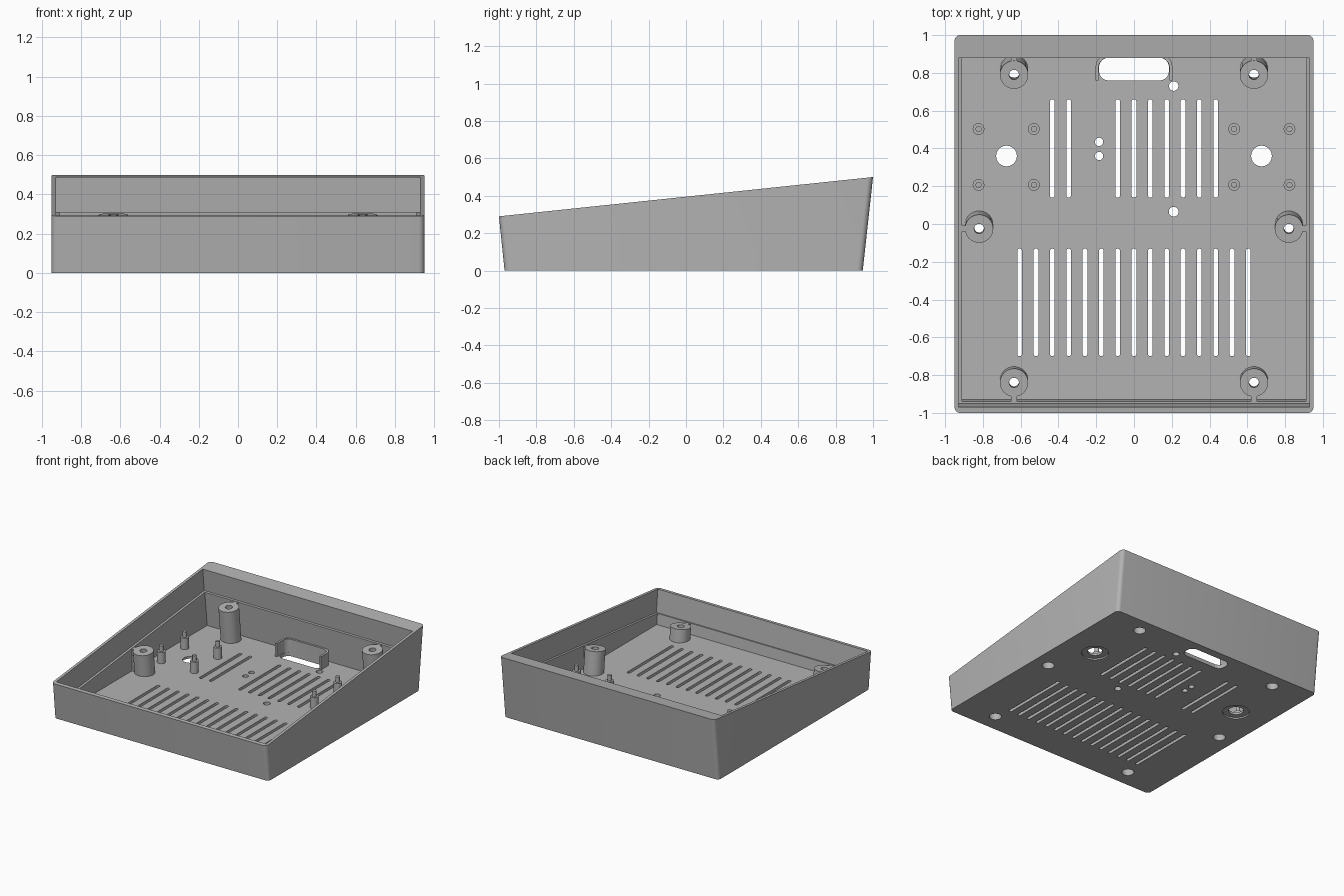
import bpy, bmesh, math
from mathutils import Vector

if "Cube" in bpy.data.objects:
    bpy.data.objects.remove(bpy.data.objects["Cube"])

TILT = math.atan(0.105)
AXIS = Vector((0, -math.sin(TILT), math.cos(TILT)))   # normal of the sloped rim
FLOOR, LEDGE = 0.03, 0.18                             # floor thickness, ledge depth

grey = bpy.data.materials.new("plain grey")
grey.use_nodes = True
grey.diffuse_color = (0.45, 0.45, 0.45, 1)
grey.node_tree.nodes["Principled BSDF"].inputs["Base Color"].default_value = (0.45, 0.45, 0.45, 1)


def rim_z(y, depth=0.0):
    """Height of the sloped rim plane, lowered by depth."""
    return 0.29 + (y + 1) * 0.105 - depth


def extrude(bm, base, top):
    """Closed solid between two matching outlines."""
    a = [bm.verts.new(p) for p in base]
    b = [bm.verts.new(p) for p in top]
    bm.faces.new(a)
    bm.faces.new(b[::-1])
    for i in range(len(a)):
        j = (i + 1) % len(a)
        bm.faces.new((a[j], a[i], b[i], b[j]))


def prism(bm, profile, x0, x1):
    """Side profile of (y, z) points stretched across x."""
    extrude(bm, [(x0, y, z) for y, z in profile], [(x1, y, z) for y, z in profile])


def rounded(bm, x0, x1, y0, y1, r, z0, z1, steps=6):
    """Upright solid with a rounded rectangle outline."""
    corners = [(x1 - r, y1 - r), (x0 + r, y1 - r), (x0 + r, y0 + r), (x1 - r, y0 + r)]
    pts = []
    for k, (cx, cy) in enumerate(corners):
        for s in range(steps + 1):
            t = math.pi / 2 * (k + s / steps)
            p = Vector((cx + r * math.cos(t), cy + r * math.sin(t)))
            if not pts or (p - pts[-1]).length > 1e-4:
                pts.append(p)
    if (pts[0] - pts[-1]).length < 1e-4:
        pts.pop()
    extrude(bm, [(p.x, p.y, z0) for p in pts], [(p.x, p.y, z1) for p in pts])


def disc(bm, x, y, r, z0, z1):
    rounded(bm, x - r, x + r, y - r, y + r, r, z0, z1)


def rod(bm, p0, p1, r, n=32):
    """Cylinder along the tilted axis."""
    side = AXIS.cross(Vector((1, 0, 0)))
    ring = [Vector((r * math.cos(2 * math.pi * i / n), 0, 0)) + side * (r * math.sin(2 * math.pi * i / n))
            for i in range(n)]
    extrude(bm, [p0 + v for v in ring], [p1 + v for v in ring])


def finish(bm, name):
    bmesh.ops.recalc_face_normals(bm, faces=bm.faces[:])
    me = bpy.data.meshes.new(name)
    bm.to_mesh(me)
    bm.free()
    me.materials.append(grey)
    ob = bpy.data.objects.new(name, me)
    bpy.context.collection.objects.link(ob)
    return ob


def cut(ob, cutter):
    bpy.context.view_layer.objects.active = ob
    mod = ob.modifiers.new("cut", "BOOLEAN")
    mod.operation, mod.solver, mod.object = "DIFFERENCE", "EXACT", cutter
    bpy.ops.object.modifier_apply(modifier=mod.name)


def make(name, build):
    bm = bmesh.new()
    build(bm)
    return finish(bm, name)


# Outer shell: wedge with rounded upright corners
def build_shell(bm):
    prism(bm, [(-0.97, 0), (0.945, 0), (1, 0.5), (-1, 0.29)], -0.95, 0.95)
    edges = [e for e in bm.edges if abs(e.verts[0].co.z - e.verts[1].co.z) > 0.25]
    bmesh.ops.bevel(bm, geom=edges, offset=0.03, segments=6, profile=0.5, affect="EDGES")


shell = make("case_shell", build_shell)


# Cavities: wide lid recess on top, narrower tray below
def along(y, depth):
    """Point below the rim, measured square to the slope."""
    return (y + depth * math.sin(TILT), rim_z(y) - depth * math.cos(TILT))


def build_recess(bm):
    prism(bm, [along(-0.97, LEDGE), along(0.88, LEDGE), along(0.88, -0.1), along(-0.97, -0.1)], -0.928, 0.928)


def build_tray(bm):
    def at_floor(y):
        return (y + (rim_z(y) - FLOOR) * math.tan(TILT), FLOOR)
    prism(bm, [at_floor(-0.958), at_floor(0.862), along(0.862, 0.1), along(-0.958, 0.1)], -0.91, 0.91)


# Floor openings: vents, cable slot and small holes
def build_vents(bm):
    rows = [(range(-7, 8), -0.70, -0.13), ((-5, -4, -1, 0, 1, 2, 3, 4, 5), 0.14, 0.66)]
    for columns, y0, y1 in rows:
        for i in columns:
            x = i * 0.0865
            rounded(bm, x - 0.0125, x + 0.0125, y0, y1, 0.0125, -0.1, 0.1)
    rounded(bm, -0.185, 0.185, 0.76, 0.88, 0.05, -0.1, 0.1)
    for x, y, r in [(0.21, 0.73, 0.025), (0.21, 0.065, 0.026), (-0.185, 0.435, 0.022),
                    (-0.185, 0.36, 0.022), (0.675, 0.36, 0.055), (-0.675, 0.36, 0.055)]:
        disc(bm, x, y, r, -0.1, 0.1)


def build_foot_recesses(bm):
    for x in (-0.675, 0.675):
        disc(bm, x, 0.36, 0.1, -0.05, 0.012)


# Screw standoffs, square to the sloped rim
SPOTS = [(s * x, y) for s in (-1, 1) for x, y in ((0.635, 0.79), (0.82, -0.025), (0.635, -0.84))]


def tops():
    for x, y in SPOTS:
        yield Vector((x, y, rim_z(y, LEDGE + 0.002)))


def down_to(p, z):
    return p + AXIS * ((z - p.z) / AXIS.z)


def build_standoffs(bm):
    for p in tops():
        rod(bm, down_to(p, 0.015), p, 0.075)


def build_screw_holes(bm):
    for p in tops():
        rod(bm, down_to(p, -0.05), p + AXIS * 0.05, 0.026)


def build_counterbores(bm):
    for p in tops():
        rod(bm, down_to(p, -0.05), p - AXIS * 0.06, 0.045)


standoffs = make("screw_standoffs", build_standoffs)
holes = make("screw_hole_cutter", build_screw_holes)
bores = make("counterbore_cutter", build_counterbores)
cutters = [make("recess_cutter", build_recess), make("tray_cutter", build_tray),
           make("vent_cutter", build_vents), make("foot_cutter", build_foot_recesses), holes, bores]
for c in cutters:
    cut(shell, c)
for c in (holes, bores):
    cut(standoffs, c)


# Thin ribs tying each standoff to its wall
def build_ribs(bm):
    for x, y in SPOTS:
        if abs(y) < 0.1:
            s = math.copysign(1, x)
            x0, x1 = sorted((x + s * 0.06, s * 0.93))
            y0, y1 = y - 0.016, y + 0.016
        else:
            x0, x1 = x - 0.016, x + 0.016
            y0, y1 = (y + 0.06, 0.915) if y > 0 else (-0.955, y - 0.06)
        prism(bm, [(y0, 0.015), (y1, 0.015), (y1, rim_z(y1, LEDGE + 0.004)),
                   (y0, rim_z(y0, LEDGE + 0.004))], x0, x1)


ribs = make("standoff_ribs", build_ribs)


# Board posts with locating pins
def build_posts(bm):
    for x in (-0.823, -0.53, 0.53, 0.823):
        for y in (0.207, 0.503):
            disc(bm, x, y, 0.031, 0.015, 0.12)
            disc(bm, x, y, 0.016, 0.11, 0.165)


posts = make("board_posts", build_posts)

# U-shaped collar around the cable slot, open to the front
collar = make("cable_slot_collar", lambda bm: rounded(bm, -0.203, 0.203, 0.6, 0.896, 0.06, 0.015, 0.135))
inner = make("collar_cutter", lambda bm: rounded(bm, -0.187, 0.187, 0.5, 0.88, 0.05, -0.1, 0.3))
trim = make("collar_trim", lambda bm: prism(bm, [(0.4, -0.1), (0.76, -0.1), (0.76, 0.3), (0.4, 0.3)], -0.4, 0.4))
cut(collar, inner)
cut(collar, trim)

# Remove cutters, then smooth round surfaces only
for c in cutters + [inner, trim]:
    bpy.data.objects.remove(c)
for ob in (shell, standoffs, ribs, posts, collar):
    bpy.ops.object.select_all(action="DESELECT")
    ob.select_set(True)
    bpy.context.view_layer.objects.active = ob
    bpy.ops.object.shade_smooth_by_angle(angle=math.radians(30))
